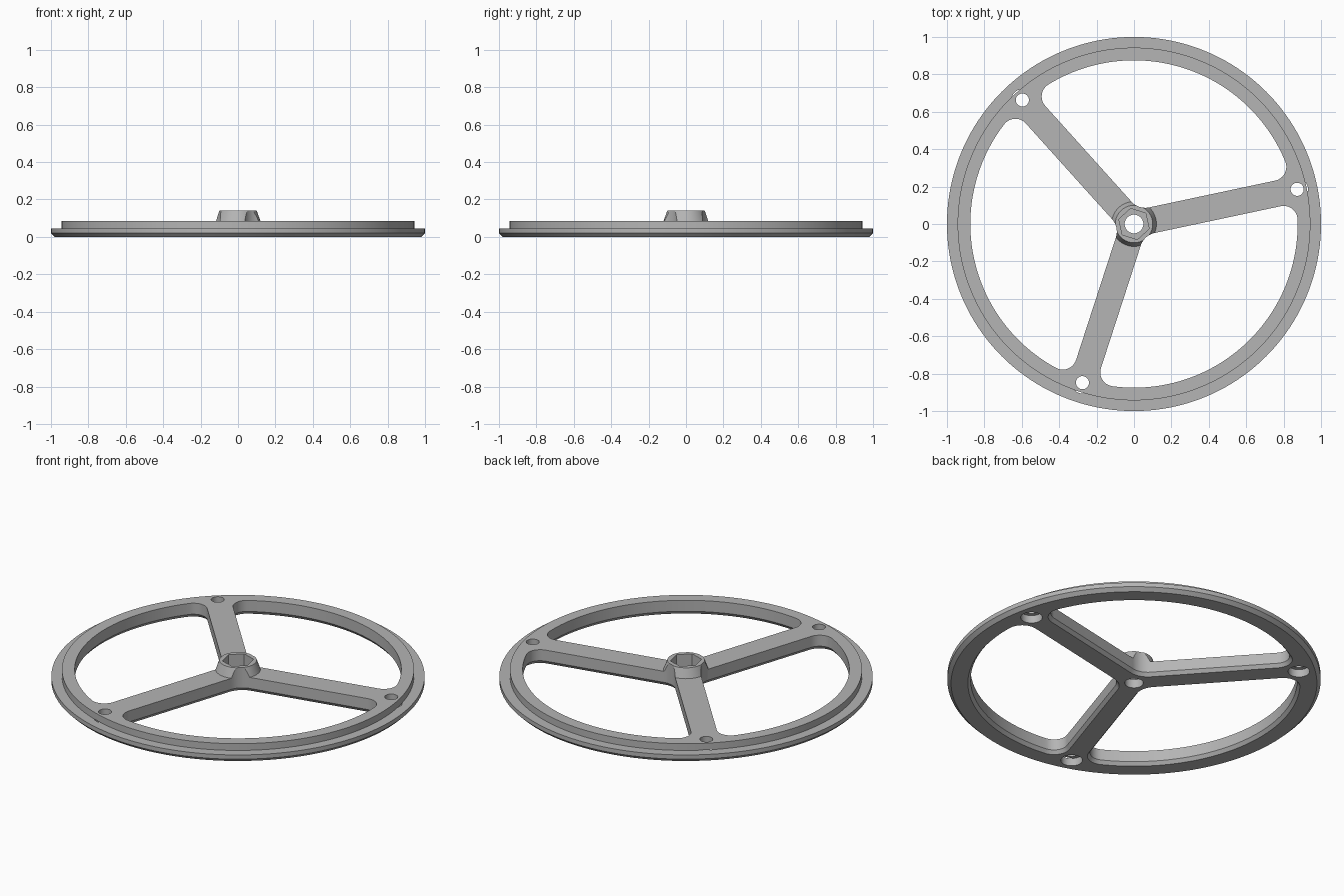
import bpy, bmesh, math

if "Cube" in bpy.data.objects:
    bpy.data.objects.remove(bpy.data.objects["Cube"])

BASE = math.radians(12)          # direction of the first spoke
THIRD = math.radians(120)
HALF, RIM_IN = 0.07, 0.875       # spoke half width, window outer radius

grey = bpy.data.materials.new("grey_metal")
grey.diffuse_color = (0.46, 0.46, 0.46, 1)
grey.use_nodes = True
grey.node_tree.nodes["Principled BSDF"].inputs["Base Color"].default_value = grey.diffuse_color


def loft(name, rings):
    """Closed solid from stacked rings of equal point count."""
    bm = bmesh.new()
    loops = [[bm.verts.new(p) for p in ring] for ring in rings]
    n = len(loops[0])
    for a, b in zip(loops, loops[1:]):
        for i in range(n):
            j = (i + 1) % n
            bm.faces.new((a[i], a[j], b[j], b[i]))
    bm.faces.new(loops[0][::-1])
    bm.faces.new(loops[-1])
    bmesh.ops.recalc_face_normals(bm, faces=bm.faces)
    mesh = bpy.data.meshes.new(name)
    bm.to_mesh(mesh)
    bm.free()
    mesh.materials.append(grey)
    ob = bpy.data.objects.new(name, mesh)
    bpy.context.collection.objects.link(ob)
    return ob


def lathe(name, profile, sides, centre=(0, 0), turn=0.0):
    return loft(name, [[(centre[0] + r * math.cos(turn + math.tau * i / sides),
                         centre[1] + r * math.sin(turn + math.tau * i / sides), z)
                        for i in range(sides)] for r, z in profile])


def arc(cx, cy, r, a0, a1, n):
    return [(cx + r * math.cos(a0 + (a1 - a0) * i / n),
             cy + r * math.sin(a0 + (a1 - a0) * i / n)) for i in range(n + 1)]


def window(d, z, turn):
    """Rounded opening between two spokes, grown outward by d."""
    half, rim = HALF - d, RIM_IN + d
    r_out, r_in = 0.075 + d, 0.10 + d
    tilt = math.asin((half + r_out) / (rim - r_out))
    c = rim - r_out
    s = math.radians(60)         # the opening is symmetric about its own axis
    pts = arc(c * math.cos(tilt - s), c * math.sin(tilt - s), r_out,
              -math.radians(150), tilt - s, 12)
    pts += arc(0, 0, rim, tilt - s, s - tilt, 64)[1:-1]
    pts += arc(c * math.cos(s - tilt), c * math.sin(s - tilt), r_out,
               s - tilt, math.radians(150), 12)
    pts += arc((half + r_in) / math.sin(s), 0, r_in,
               math.radians(150), math.radians(210), 12)
    ct, st = math.cos(turn), math.sin(turn)
    return [(x * ct - y * st, x * st + y * ct, z) for x, y in pts]


def combine(target, tool, operation):
    mod = target.modifiers.new("combine", 'BOOLEAN')
    mod.operation, mod.solver, mod.object = operation, 'EXACT', tool
    bpy.context.view_layer.objects.active = target
    bpy.ops.object.modifier_apply(modifier=mod.name)
    bpy.data.objects.remove(tool)


# Stepped disc with a chamfered lower edge
wheel = lathe("spoked_wheel", [(0.98, 0), (1, 0.02), (1, 0.045),
                               (0.943, 0.045), (0.943, 0.085)], 160)

# Tapered hub
combine(wheel, lathe("hub", [(0.12, 0.06), (0.12, 0.085), (0.10, 0.14)], 64), 'UNION')

# Openings between spokes, chamfered below; they also scoop the hub sides
for k in range(3):
    turn = BASE + THIRD * (k + 0.5)
    combine(wheel, loft("window_cutter", [window(0.03, -0.02, turn),
                                          window(0, 0.02, turn),
                                          window(0, 0.3, turn)]), 'DIFFERENCE')

# Hexagonal socket and central bore
combine(wheel, lathe("socket_cutter", [(0.085, 0.05), (0.085, 0.3)], 6,
                     turn=BASE + math.radians(30)), 'DIFFERENCE')
combine(wheel, lathe("bore_cutter", [(0.05, -0.1), (0.05, 0.3)], 40), 'DIFFERENCE')

# Screw holes at the spoke ends, counterbored from below
for k in range(3):
    a = BASE + THIRD * k
    spot = (0.892 * math.cos(a), 0.892 * math.sin(a))
    combine(wheel, lathe("screw_cutter", [(0.058, -0.1), (0.058, 0.045),
                                          (0.035, 0.045), (0.035, 0.3)], 32, spot),
            'DIFFERENCE')

bpy.ops.object.select_all(action='DESELECT')
wheel.select_set(True)
bpy.context.view_layer.objects.active = wheel
bpy.ops.object.shade_smooth_by_angle(angle=math.radians(25))
